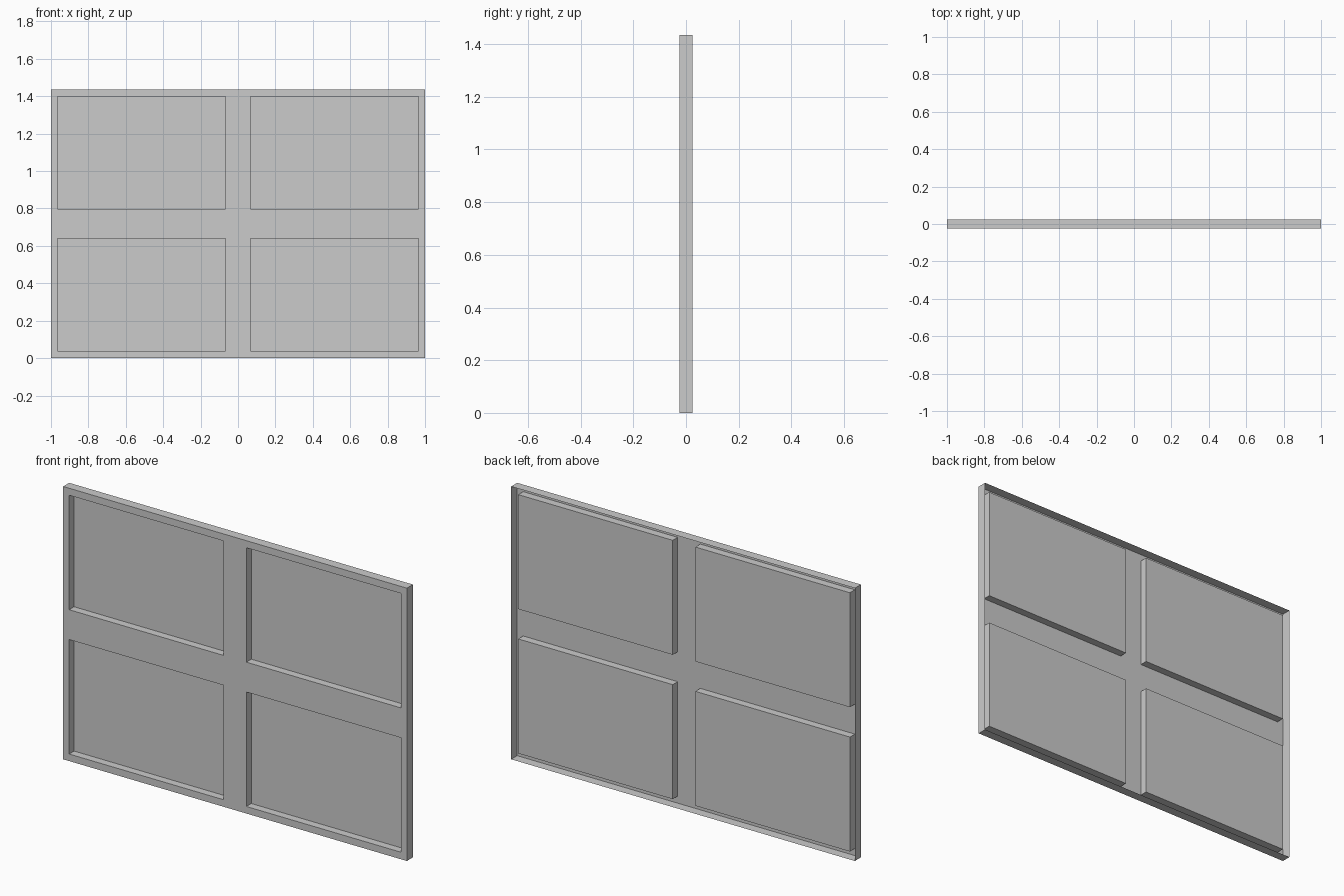
import bpy, bmesh

if "Cube" in bpy.data.objects:
    bpy.data.objects.remove(bpy.data.objects["Cube"])

FRONT, BACK, PAN = -0.025, 0.025, 0.016
XS = [-1.0, -0.965, -0.066, 0.066, 0.965, 1.0]
ZS = [0.0, 0.037, 0.639, 0.796, 1.398, 1.435]

bm = bmesh.new()

# Flat front sheet divided along the panel edges
grid = [[bm.verts.new((x, FRONT, z)) for x in XS] for z in ZS]
pans = []
for r in range(5):
    for c in range(5):
        f = bm.faces.new((grid[r][c], grid[r][c + 1], grid[r + 1][c + 1], grid[r + 1][c]))
        if r in (1, 3) and c in (1, 3):
            pans.append(f)

# Thin rim folded back around the outside, open at the rear
border = [e for e in bm.edges if e.is_boundary]
rim = bmesh.ops.extrude_edge_only(bm, edges=border)["geom"]
for v in rim:
    if isinstance(v, bmesh.types.BMVert):
        v.co.y = BACK

# Four panels pressed backwards
for f in pans:
    new = bmesh.ops.extrude_face_region(bm, geom=[f])["geom"]
    for v in new:
        if isinstance(v, bmesh.types.BMVert):
            v.co.y = PAN
    if f.is_valid:
        bmesh.ops.delete(bm, geom=[f], context='FACES_ONLY')

# Merge the rim strips and make all faces point outward from the front
bmesh.ops.dissolve_limit(bm, angle_limit=0.01, verts=bm.verts, edges=bm.edges)
bmesh.ops.recalc_face_normals(bm, faces=bm.faces)
bm.normal_update()
if sum(f.normal.y * f.calc_area() for f in bm.faces) > 0:
    bmesh.ops.reverse_faces(bm, faces=bm.faces)

mesh = bpy.data.meshes.new("four_panel_sheet")
bm.to_mesh(mesh)
bm.free()
obj = bpy.data.objects.new("four_panel_sheet", mesh)
bpy.context.collection.objects.link(obj)
